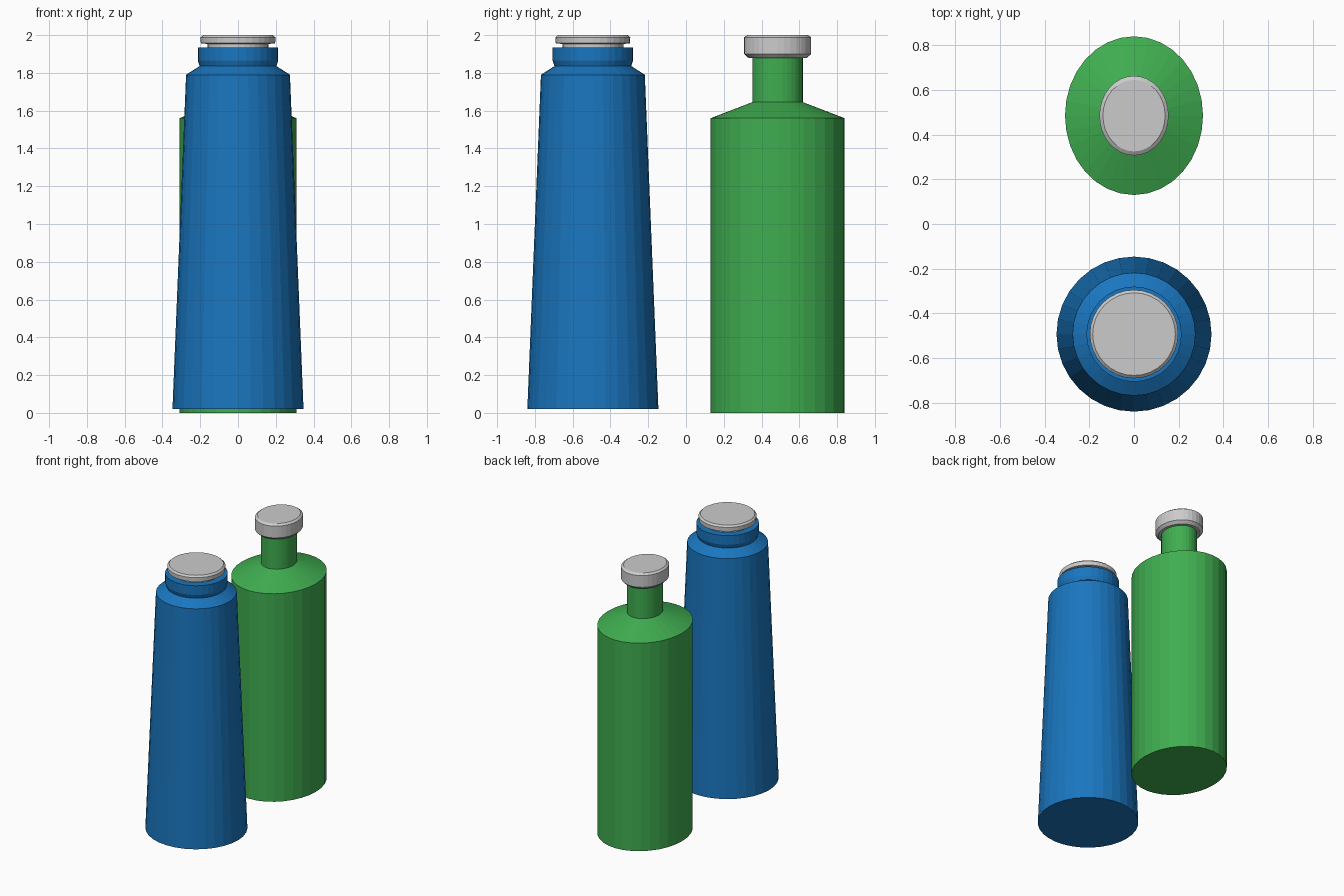
import bpy, bmesh
from math import cos, sin, tau

if "Cube" in bpy.data.objects:
    bpy.data.objects.remove(bpy.data.objects["Cube"])

SIDES = 32


def material(name, rgb):
    m = bpy.data.materials.new(name)
    m.diffuse_color = (*rgb, 1)
    m.use_nodes = True
    m.node_tree.nodes["Principled BSDF"].inputs["Base Color"].default_value = m.diffuse_color
    return m


def turned(name, profile, y, squash=1.0, mat=None):
    """Revolve a (radius, z) profile; squash narrows it in x."""
    bm = bmesh.new()
    rings = []
    for r, z in profile:
        rings.append([bm.verts.new((r * squash * cos(tau * i / SIDES),
                                    r * sin(tau * i / SIDES), z))
                      for i in range(SIDES)])
    for a, b in zip(rings, rings[1:]):
        for i in range(SIDES):
            j = (i + 1) % SIDES
            bm.faces.new((a[i], a[j], b[j], b[i]))
    bm.faces.new(rings[0][::-1])
    bm.faces.new(rings[-1])
    mesh = bpy.data.meshes.new(name)
    bm.to_mesh(mesh)
    bm.free()
    ob = bpy.data.objects.new(name, mesh)
    ob.location.y = y
    if mat:
        mesh.materials.append(mat)
    bpy.context.collection.objects.link(ob)
    return ob


blue = material("blue", (0.01, 0.18, 0.52))
green = material("green", (0.05, 0.42, 0.08))

# Tapered round bottle with a collar
turned("blue_bottle", [(0.347, 0.02), (0.275, 1.79), (0.203, 1.836),
                       (0.213, 1.865), (0.213, 1.934)], -0.493, mat=blue)
# Its flat cap on a narrower plug
turned("blue_bottle_cap", [(0.161, 1.925), (0.161, 1.953), (0.197, 1.957),
                           (0.198, 1.988), (0.185, 2.0)], -0.493)

# Straight oval bottle with a sloped shoulder and thin neck
turned("green_bottle", [(0.355, 0), (0.355, 1.56), (0.134, 1.645),
                        (0.134, 1.885)], 0.485, 0.87, green)
# Its chamfered oval cap
turned("green_bottle_cap", [(0.155, 1.88), (0.178, 1.9), (0.178, 1.988),
                            (0.16, 2.0)], 0.485, 0.87)
